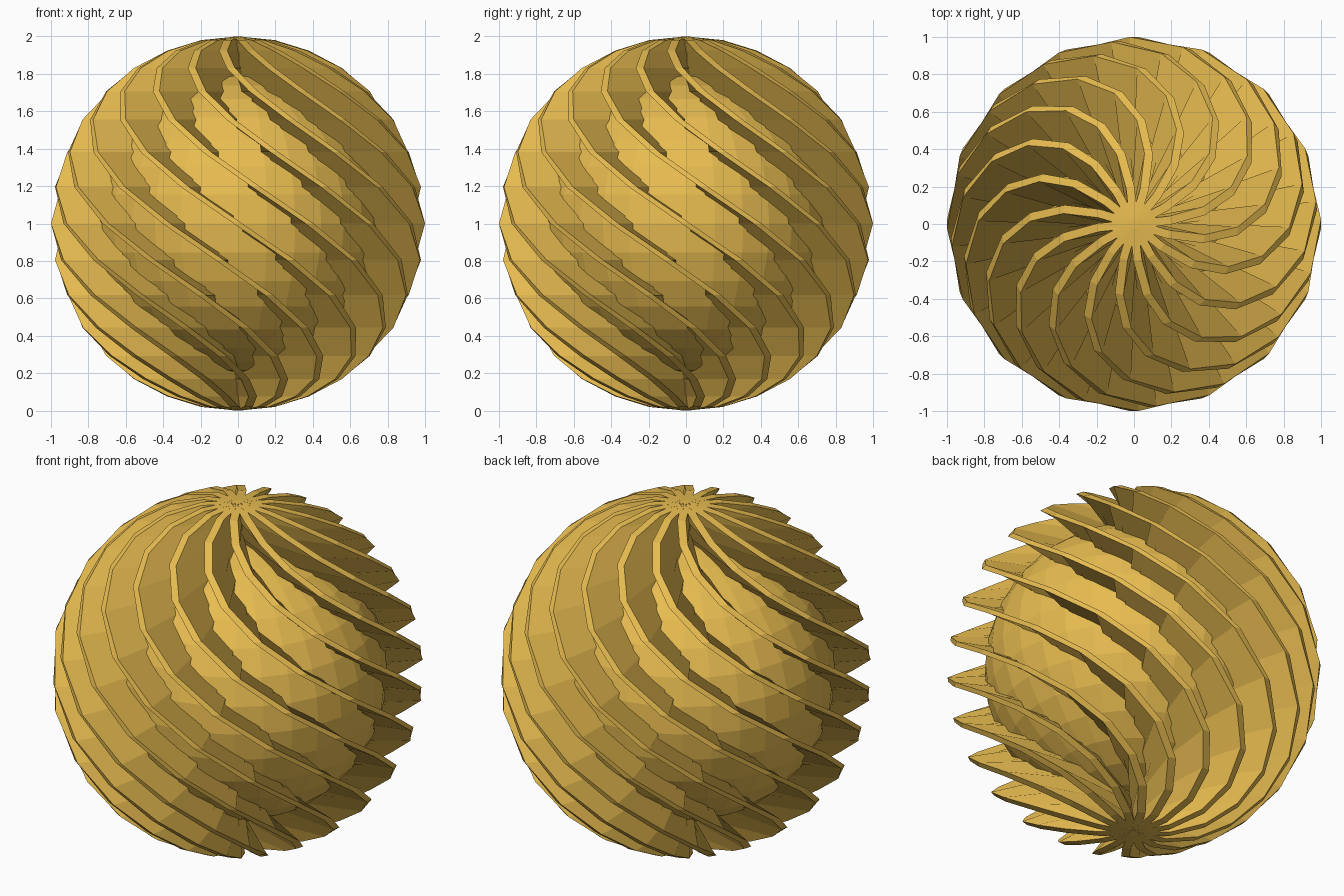
import bpy, bmesh
from math import sin, cos, pi, radians

if "Cube" in bpy.data.objects:
    bpy.data.objects.remove(bpy.data.objects["Cube"])

FINS, RINGS = 16, 16
THICK = 0.046
TWIST = 3.0          # radians over the full height
CORE_R = 0.8

gold = bpy.data.materials.new("gold")
gold.diffuse_color = (0.8, 0.5, 0.08, 1)
gold.use_nodes = True
gold.node_tree.nodes["Principled BSDF"].inputs["Base Color"].default_value = gold.diffuse_color

# Core: flat-shaded sphere
bpy.ops.mesh.primitive_uv_sphere_add(segments=32, ring_count=16, radius=CORE_R, location=(0, 0, 1))
core = bpy.context.object
core.name = "core"
core.data.materials.append(gold)


def twisted(x, y, z):
    a = -TWIST / 2 * (z - 1)
    return (x * cos(a) - y * sin(a), x * sin(a) + y * cos(a), z)


# One fin: a thick half disc twisted about the vertical axis
bm = bmesh.new()
rows = []
for k in range(RINGS + 1):
    lat = pi * k / RINGS
    r, z, h = sin(lat), 1 + cos(lat), THICK / 2
    rows.append([bm.verts.new(twisted(x, y, z))
                 for x, y in ((0, -h), (r, -h), (r, h), (0, h))])
for a, b in zip(rows, rows[1:]):
    for i in range(4):
        j = (i + 1) % 4
        bm.faces.new((a[i], b[i], b[j], a[j]))
bmesh.ops.remove_doubles(bm, verts=bm.verts, dist=1e-5)
bmesh.ops.recalc_face_normals(bm, faces=bm.faces)
mesh = bpy.data.meshes.new("fin")
bm.to_mesh(mesh)
bm.free()
mesh.materials.append(gold)

# Ring of fins around the core
for i in range(FINS):
    fin = bpy.data.objects.new(f"fin_{i + 1}", mesh)
    fin.rotation_euler.z = radians(360 / FINS * i)
    bpy.context.collection.objects.link(fin)
